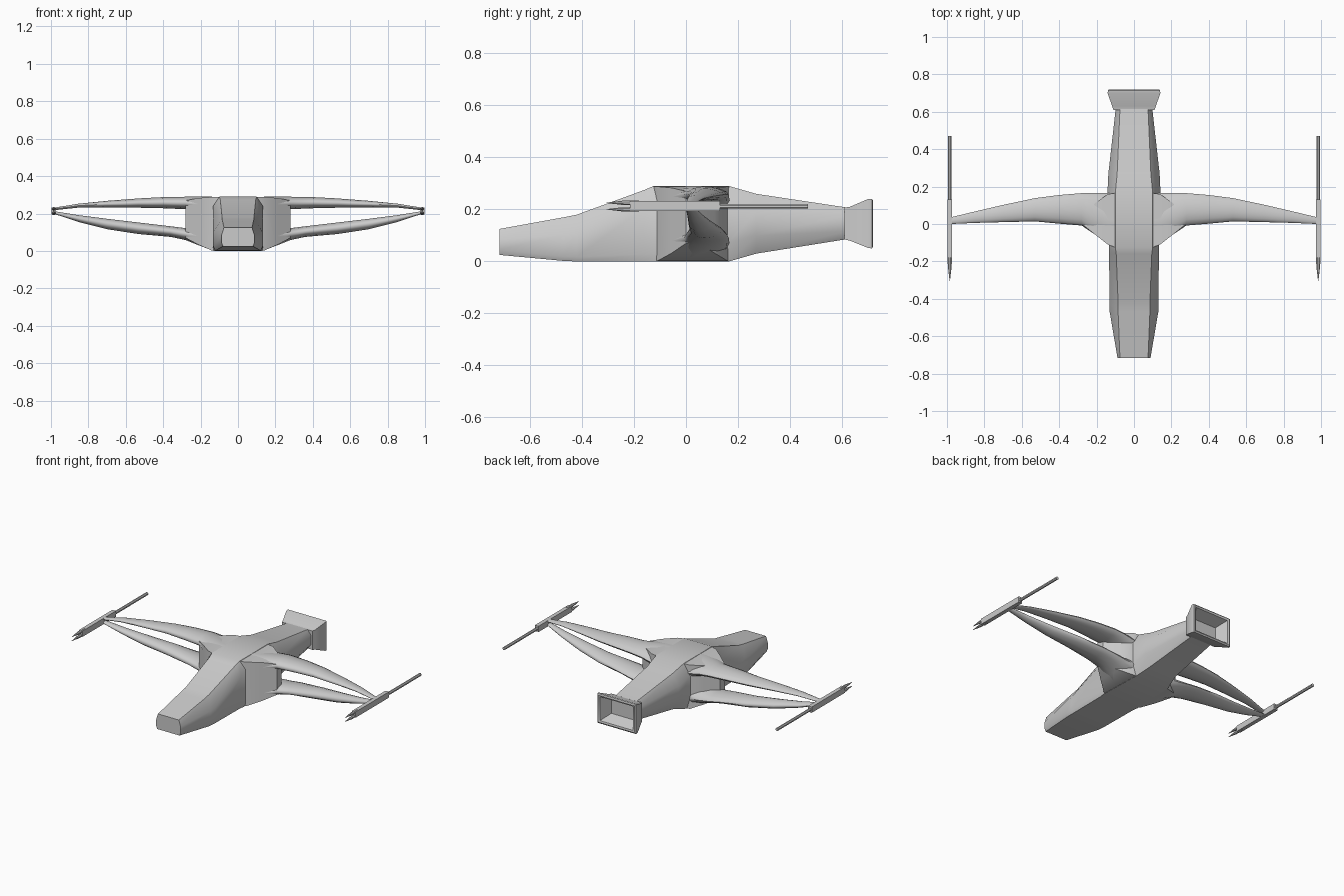
import bpy, bmesh, math


def loft(name, rings, mirror=False, angle=35):
    """Skin a series of equal-sized closed rings and cap both ends."""
    bm = bmesh.new()
    vs = [[bm.verts.new(p) for p in ring] for ring in rings]
    n = len(vs[0])
    for a, b in zip(vs, vs[1:]):
        for i in range(n):
            bm.faces.new((a[i], a[(i + 1) % n], b[(i + 1) % n], b[i]))
    bm.faces.new(vs[0][::-1])
    bm.faces.new(vs[-1])
    bmesh.ops.recalc_face_normals(bm, faces=bm.faces)
    mesh = bpy.data.meshes.new(name)
    bm.to_mesh(mesh)
    bm.free()
    obj = bpy.data.objects.new(name, mesh)
    bpy.context.collection.objects.link(obj)
    if mirror:
        obj.modifiers.new("mirror", "MIRROR")
    bpy.ops.object.select_all(action="DESELECT")
    obj.select_set(True)
    bpy.context.view_layer.objects.active = obj
    bpy.ops.object.shade_smooth_by_angle(angle=math.radians(angle))
    return obj


def hull_ring(y, w, z0, z1, wt, wb, lo=0.3, hi=0.65):
    """Eight-sided hull section with upright sides and sloping shoulders."""
    h = z1 - z0
    right = [(wb, z0), (w, z0 + lo * h), (w, z0 + hi * h), (wt, z1)]
    pts = right + [(-x, z) for x, z in reversed(right)]
    return [(x, y, z) for x, z in pts]


def rect_ring(y, w, z0, z1):
    return [(-w, y, z0), (w, y, z0), (w, y, z1), (-w, y, z1)]


def wing_ring(x, y0, y1, z0, z1, n=14):
    """Rounded wing section, fullest near the leading edge."""
    pts = []
    for i in range(n):
        a = math.tau * i / n
        c, s = math.cos(a), math.sin(a)
        y = (y0 + y1) / 2 - (y1 - y0) / 2 * c
        taper = 1 + 0.2 * c
        pts.append((x, y, (z0 + z1) / 2 + (z1 - z0) / 2 * s * min(taper, 1.02)))
    return pts


def round_ring(x, y, z, r, n=8):
    return [(x + r * math.cos(math.tau * (i + .5) / n), y,
             z + r * math.sin(math.tau * (i + .5) / n)) for i in range(n)]


# Main hull, nose to tail
loft("fuselage", [
    hull_ring(-0.717, 0.088, 0.025, 0.125, 0.075, 0.080, 0.2, 0.6),
    hull_ring(-0.47, 0.130, 0.002, 0.170, 0.085, 0.120, 0.1, 0.6),
    hull_ring(-0.42, 0.131, 0.0, 0.180, 0.085, 0.122, 0.1, 0.6),
    hull_ring(-0.16, 0.133, 0.0, 0.275, 0.095, 0.125, 0.1, 0.75),
    hull_ring(-0.125, 0.134, 0.0, 0.290, 0.100, 0.130, 0.1, 0.82),
    hull_ring(0.165, 0.142, 0.0, 0.290, 0.100, 0.120, 0.25, 0.75),
    hull_ring(0.27, 0.137, 0.030, 0.260, 0.090, 0.095, 0.3, 0.7),
    hull_ring(0.615, 0.098, 0.085, 0.208, 0.075, 0.075, 0.25, 0.75),
])

# Flared rectangular exhaust with a recess
loft("exhaust_nozzle", [
    rect_ring(0.610, 0.110, 0.085, 0.207),
    rect_ring(0.630, 0.117, 0.080, 0.210),
    rect_ring(0.700, 0.141, 0.052, 0.240),
    rect_ring(0.715, 0.139, 0.050, 0.241),
    rect_ring(0.720, 0.132, 0.058, 0.234),
    rect_ring(0.715, 0.120, 0.068, 0.224),
    rect_ring(0.640, 0.090, 0.095, 0.195),
])


# Shoulder web joining the two wings to the hull
def web_ring(x, y0, y1, z0, z1):
    return [(x, y0, z0), (x, y1, z0), (x, y1, z1), (x, y0, z1)]


loft("wing_shoulder", [
    web_ring(0.10, -0.125, 0.165, 0.0, 0.288),
    web_ring(0.14, -0.110, 0.160, 0.002, 0.288),
    web_ring(0.21, -0.055, 0.110, 0.032, 0.283),
    web_ring(0.28, 0.000, 0.050, 0.070, 0.270),
], mirror=True)

# Upper and lower wings: x, front edge, rear edge, underside, top
loft("upper_wing", [wing_ring(*r) for r in [
    (0.08, -0.120, 0.167, 0.150, 0.290),
    (0.14, -0.105, 0.167, 0.180, 0.290),
    (0.21, -0.055, 0.166, 0.210, 0.290),
    (0.28, -0.008, 0.165, 0.223, 0.290),
    (0.40, 0.002, 0.155, 0.228, 0.288),
    (0.53, 0.014, 0.138, 0.231, 0.281),
    (0.70, 0.010, 0.102, 0.233, 0.268),
    (0.85, 0.006, 0.067, 0.232, 0.253),
    (0.98, 0.000, 0.036, 0.218, 0.232)]], mirror=True, angle=60)
loft("lower_wing", [wing_ring(*r) for r in [
    (0.08, -0.120, 0.167, 0.0, 0.150),
    (0.14, -0.105, 0.167, 0.003, 0.140),
    (0.21, -0.055, 0.166, 0.030, 0.128),
    (0.28, -0.008, 0.165, 0.058, 0.122),
    (0.36, 0.000, 0.158, 0.075, 0.132),
    (0.53, 0.014, 0.138, 0.090, 0.152),
    (0.70, 0.010, 0.102, 0.116, 0.172),
    (0.85, 0.006, 0.067, 0.154, 0.191),
    (0.98, 0.000, 0.036, 0.197, 0.212)]], mirror=True, angle=60)

# Wingtip guns: housing, long rear rod, two pointed prongs
GX = 0.985
loft("gun_housing", [[(GX + dx * 0.013, y, 0.2135 + dz * 0.019)
                      for dx, dz in ((-1, -1), (1, -1), (1, 1), (-1, 1))]
                     for y in (-0.215, 0.13)], mirror=True)
loft("gun_rod", [round_ring(GX, y, 0.212, 0.010) for y in (0.10, 0.47)],
     mirror=True)
for name, z in (("upper_prong", 0.2255), ("lower_prong", 0.2005)):
    loft(name, [round_ring(GX, y, z, r) for y, r in
                ((-0.18, 0.010), (-0.235, 0.010), (-0.305, 0.001))], mirror=True)
